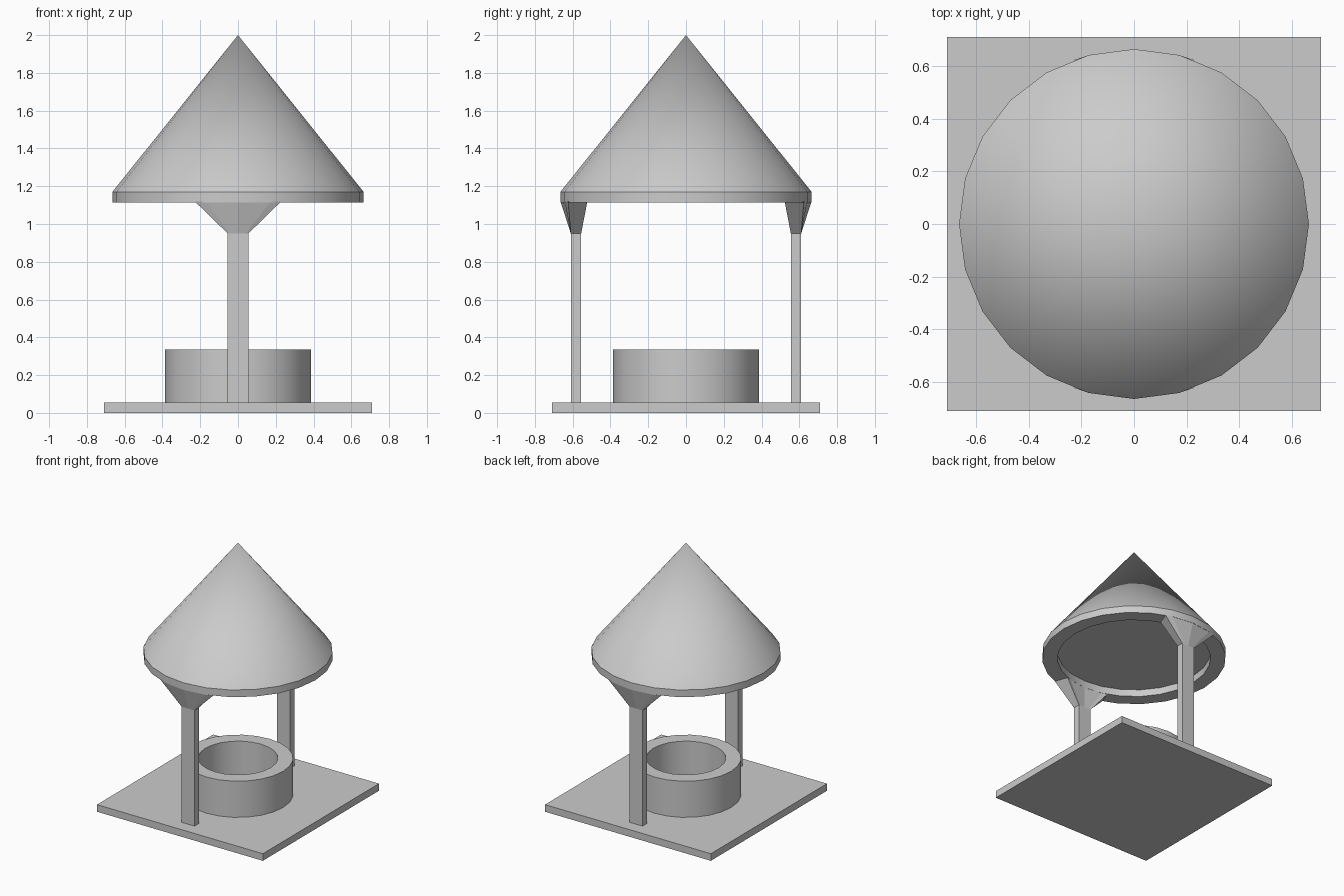
import bpy, bmesh
from math import sin, cos, pi, radians

if "Cube" in bpy.data.objects:
    bpy.data.objects.remove(bpy.data.objects["Cube"])

SIDES = 24


def finish(name, bm, smooth=False):
    bmesh.ops.recalc_face_normals(bm, faces=bm.faces)
    mesh = bpy.data.meshes.new(name)
    bm.to_mesh(mesh)
    bm.free()
    ob = bpy.data.objects.new(name, mesh)
    bpy.context.collection.objects.link(ob)
    if smooth:
        bpy.ops.object.select_all(action='DESELECT')
        ob.select_set(True)
        bpy.context.view_layer.objects.active = ob
        bpy.ops.object.shade_smooth_by_angle(angle=radians(30))
    return ob


def box(name, x0, x1, y0, y1, z0, z1):
    bm = bmesh.new()
    bmesh.ops.create_cube(bm, size=1)
    for v in bm.verts:
        v.co = ((x0, x1)[v.co.x > 0], (y0, y1)[v.co.y > 0], (z0, z1)[v.co.z > 0])
    return finish(name, bm)


def lathe(name, profile, closed):
    """Revolve (radius, height) points around the z axis."""
    bm = bmesh.new()
    verts = [bm.verts.new((r, 0, z)) for r, z in profile]
    pairs = list(zip(verts, verts[1:]))
    if closed:
        pairs.append((verts[-1], verts[0]))
    edges = [bm.edges.new(p) for p in pairs]
    bmesh.ops.spin(bm, geom=verts + edges, cent=(0, 0, 0), axis=(0, 0, 1),
                   angle=2 * pi, steps=SIDES)
    bmesh.ops.remove_doubles(bm, verts=bm.verts, dist=1e-4)
    return finish(name, bm, smooth=True)


def bracket(name, side):
    """Flare from the rectangular post top to a curved piece of the roof rim."""
    bm = bmesh.new()
    angles = [radians(a) for a in (-20, -15, 0, 15, 20)]

    def row(r, y_low, z_low, z_high):
        low = [bm.verts.new((0.055 * a / angles[-1], side * y_low, z_low)) for a in angles]
        high = [bm.verts.new((r * sin(a), side * r * cos(a), z_high)) for a in angles]
        return low, high

    lo_out, hi_out = row(0.664, 0.61, 0.95, 1.118)
    lo_in, hi_in = row(0.556, 0.555, 0.95, 1.118)
    for i in range(4):
        j = i + 1
        for a, b in ((lo_out, hi_out), (lo_in, hi_in), (lo_out, lo_in), (hi_out, hi_in)):
            bm.faces.new((a[i], a[j], b[j], b[i]))
    for i in (0, 4):
        bm.faces.new((lo_out[i], lo_in[i], hi_in[i], hi_out[i]))
    return finish(name, bm)


# Ground slab
box("base_slab", -0.71, 0.71, -0.71, 0.71, 0, 0.055)

# Round well wall
lathe("well_wall", [(0.28, 0.055), (0.387, 0.055), (0.387, 0.335), (0.28, 0.335)], True)

# Posts and flared brackets, front and back
for label, side in (("front", -1), ("back", 1)):
    y0, y1 = sorted((side * 0.555, side * 0.61))
    box(label + "_post", -0.055, 0.055, y0, y1, 0.055, 0.95)
    bracket(label + "_bracket", side)

# Conical roof with rim and recessed ceiling
lathe("roof", [(0, 1.17), (0.555, 1.17), (0.555, 1.115),
               (0.665, 1.115), (0.665, 1.17), (0, 2.0)], False)
